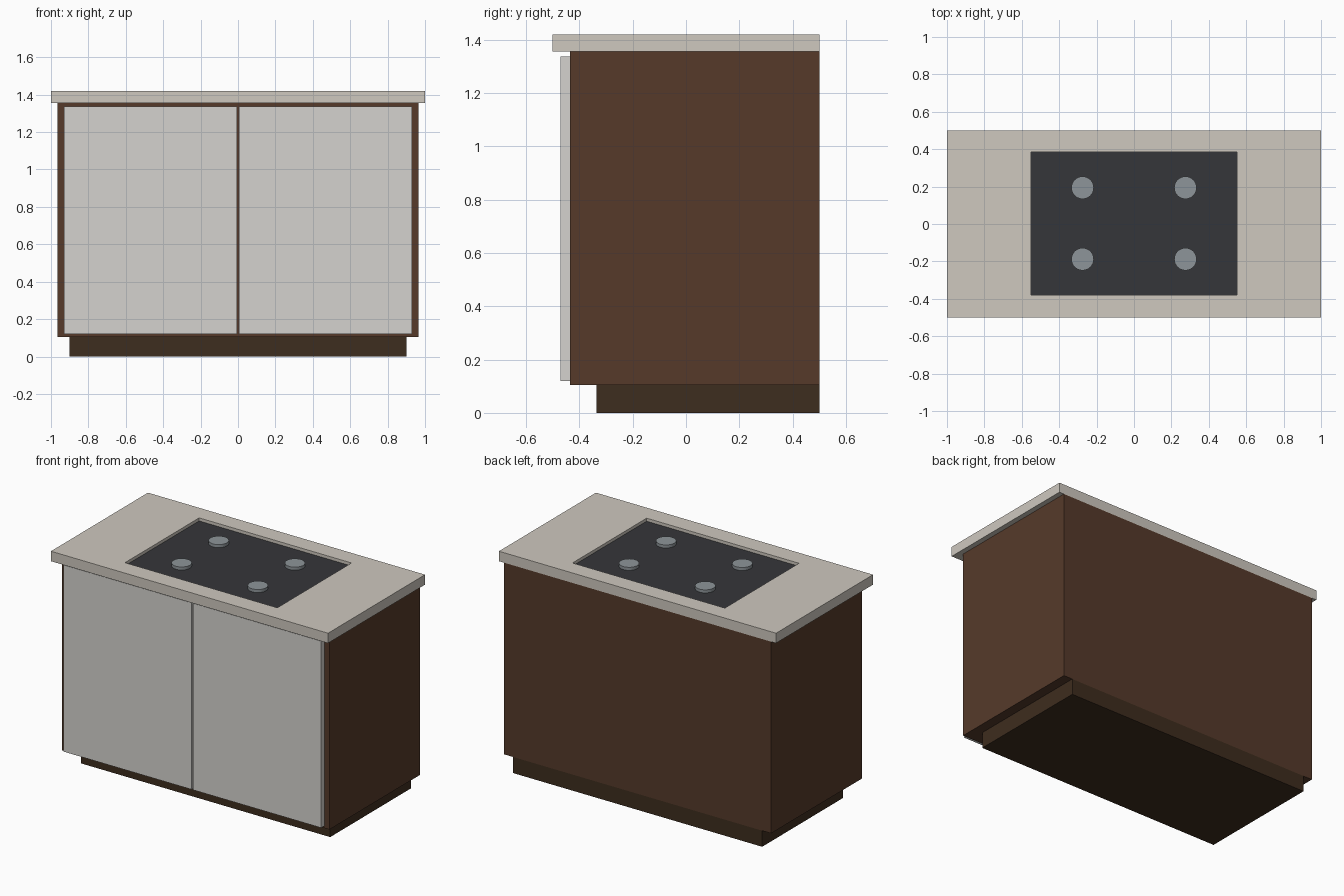
import bpy

if "Cube" in bpy.data.objects:
    bpy.data.objects.remove(bpy.data.objects["Cube"])


def material(name, rgb):
    m = bpy.data.materials.new(name)
    m.diffuse_color = (*rgb, 1)
    m.use_nodes = True
    m.node_tree.nodes["Principled BSDF"].inputs["Base Color"].default_value = m.diffuse_color
    return m


def box(name, x, y, z, mat=None):
    """Box from (min, max) pairs on each axis."""
    spans = (x, y, z)
    bpy.ops.mesh.primitive_cube_add(size=1, location=[(a + b) / 2 for a, b in spans])
    ob = bpy.context.object
    ob.name = name
    ob.scale = [b - a for a, b in spans]
    bpy.ops.object.transform_apply(location=False, rotation=False, scale=True)
    if mat:
        ob.data.materials.append(mat)
    return ob


wood = material("brown_wood", (0.092, 0.042, 0.023))
dark_wood = material("dark_wood", (0.048, 0.026, 0.013))
panel = material("pale_panel", (0.66, 0.65, 0.62))
stone = material("beige_stone", (0.62, 0.58, 0.52))
glass = material("black_glass", (0.036, 0.037, 0.042))
steel = material("steel", (0.27, 0.30, 0.32))

TOP, GLASS_TOP, BODY_TOP, BODY_BOTTOM = 1.42, 1.40, 1.355, 0.105
HOB_X, HOB_Y = (-0.55, 0.55), (-0.38, 0.385)

# Recessed plinth and cabinet body, flush at the back
box("plinth", (-0.90, 0.90), (-0.335, 0.5), (0, BODY_BOTTOM), dark_wood)
box("cabinet_body", (-0.965, 0.965), (-0.435, 0.5), (BODY_BOTTOM, BODY_TOP), wood)

# Pair of doors with a narrow gap
for side, x in (("left", (-0.93, -0.005)), ("right", (0.005, 0.93))):
    box(side + "_door", x, (-0.47, -0.435), (0.12, 1.337), panel)

# Countertop with a rectangular cut-out
counter = box("countertop", (-1, 1), (-0.5, 0.5), (BODY_TOP, TOP), stone)
cutter = box("hob_cutter", HOB_X, HOB_Y, (BODY_TOP - 0.1, TOP + 0.1))
cut = counter.modifiers.new("cutout", 'BOOLEAN')
cut.operation = 'DIFFERENCE'
cut.solver = 'EXACT'
cut.object = cutter
bpy.context.view_layer.objects.active = counter
bpy.ops.object.modifier_apply(modifier=cut.name)
bpy.data.objects.remove(cutter)

# Hob plate sunk slightly below the countertop
box("hob_plate", HOB_X, HOB_Y, (BODY_TOP, GLASS_TOP), glass)

# Four burner discs
for sx in (-1, 1):
    for sy in (-1, 1):
        bpy.ops.mesh.primitive_cylinder_add(
            vertices=32, radius=0.06, depth=TOP - GLASS_TOP,
            location=(sx * 0.275, sy * 0.191 + 0.003, (TOP + GLASS_TOP) / 2))
        burner = bpy.context.object
        burner.name = "burner"
        burner.data.materials.append(steel)
        bpy.ops.object.shade_smooth_by_angle()
